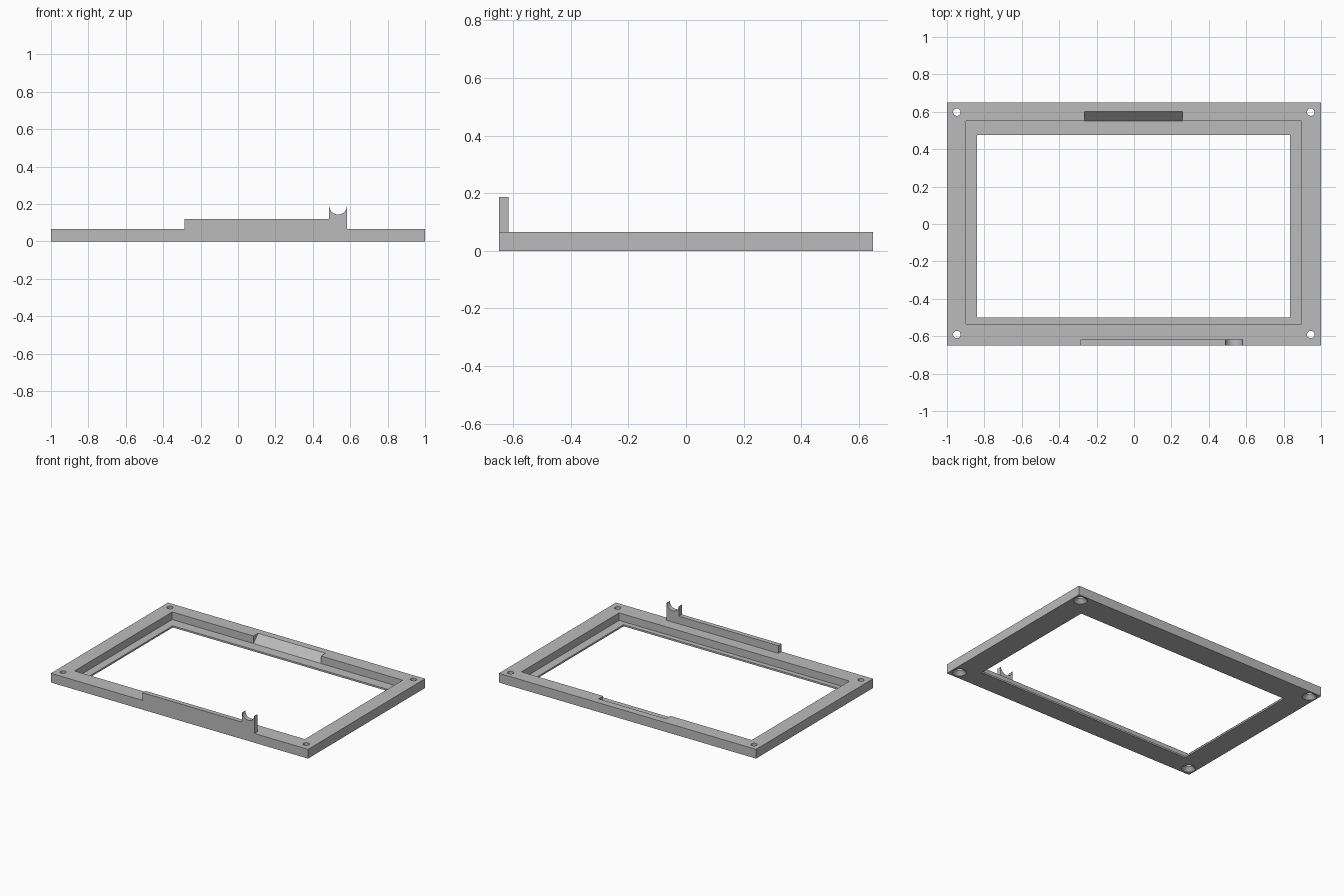
import bpy, bmesh, math

if "Cube" in bpy.data.objects:
    bpy.data.objects.remove(bpy.data.objects["Cube"])

grey = bpy.data.materials.new("matte grey")
grey.diffuse_color = (0.5, 0.5, 0.5, 1)
grey.use_nodes = True
grey.node_tree.nodes["Principled BSDF"].inputs["Base Color"].default_value = grey.diffuse_color

H = 0.065       # frame height
FLOOR = 0.012   # thickness of the inner ledge


def add_object(name, bm):
    bmesh.ops.recalc_face_normals(bm, faces=bm.faces)
    mesh = bpy.data.meshes.new(name)
    bm.to_mesh(mesh)
    bm.free()
    mesh.materials.append(grey)
    obj = bpy.data.objects.new(name, mesh)
    bpy.context.collection.objects.link(obj)
    return obj


def prism(name, points, offset):
    """Extrude a closed outline of 3D points along an offset."""
    bm = bmesh.new()
    face = bm.faces.new([bm.verts.new(p) for p in points])
    ext = bmesh.ops.extrude_face_region(bm, geom=[face])
    bmesh.ops.translate(bm, vec=offset,
                        verts=[v for v in ext["geom"] if isinstance(v, bmesh.types.BMVert)])
    return add_object(name, bm)


def box(name, x0, x1, y0, y1, z0, z1):
    return prism(name, [(x0, y0, z0), (x1, y0, z0), (x1, y1, z0), (x0, y1, z0)], (0, 0, z1 - z0))


def screw_hole(x, y, n=32):
    """Stacked rings: wide countersink below, straight bore above."""
    bm = bmesh.new()
    rings = []
    for r, z in [(0.046, -0.001), (0.02, 0.025), (0.02, H + 0.02)]:
        rings.append([bm.verts.new((x + r * math.cos(2 * math.pi * i / n),
                                    y + r * math.sin(2 * math.pi * i / n), z)) for i in range(n)])
    for a, b in zip(rings, rings[1:]):
        for i in range(n):
            j = (i + 1) % n
            bm.faces.new((a[i], a[j], b[j], b[i]))
    bm.faces.new(rings[0])
    bm.faces.new(rings[-1])
    return add_object("screw_hole_cutter", bm)


# Frame blank and everything cut out of it
frame = box("frame", -1, 1, -0.65, 0.65, 0, H)
cutters = [
    box("pocket_cutter", -0.897, 0.895, -0.535, 0.55, FLOOR, H + 0.1),
    box("opening_cutter", -0.84, 0.835, -0.5, 0.475, -0.1, H + 0.1),
    # Sloped notch in the back rail
    prism("notch_cutter", [(-0.265, 0.54, FLOOR), (-0.265, 0.55, FLOOR), (-0.265, 0.601, H),
                           (-0.265, 0.601, H + 0.05), (-0.265, 0.54, H + 0.05)], (0.525, 0, 0)),
]
cutters += [screw_hole(x, y) for x in (-0.947, 0.945) for y in (-0.591, 0.598)]
for c in cutters:
    mod = frame.modifiers.new(c.name, "BOOLEAN")
    mod.operation = "DIFFERENCE"
    mod.solver = "EXACT"
    mod.object = c

# Bake the cuts and remove the cutters
bpy.context.view_layer.update()
baked = bpy.data.meshes.new_from_object(
    frame.evaluated_get(bpy.context.evaluated_depsgraph_get()))
frame.modifiers.clear()
frame.data = baked
for c in cutters:
    bpy.data.objects.remove(c)

# Raised rail on the front edge ending in a rounded cradle
cx, r, top, n = 0.535, 0.046, 0.187, 20
outline = [(-0.287, H), (0.583, H), (0.583, top)]
outline += [(cx + r * math.cos(math.pi * i / n), top + 0.003 - (r - 0.003) * math.sin(math.pi * i / n) - 0.003)
            for i in range(n + 1)]
outline += [(0.487, top), (0.487, 0.119), (-0.287, 0.119)]
rail = prism("front_rail_with_cradle", [(x, -0.65, z) for x, z in outline], (0, 0.033, 0))

# Smooth the round holes and the cradle, keep edges sharp
for obj in (frame, rail):
    bpy.ops.object.select_all(action="DESELECT")
    obj.select_set(True)
    bpy.context.view_layer.objects.active = obj
    bpy.ops.object.shade_smooth_by_angle(angle=math.radians(30))
